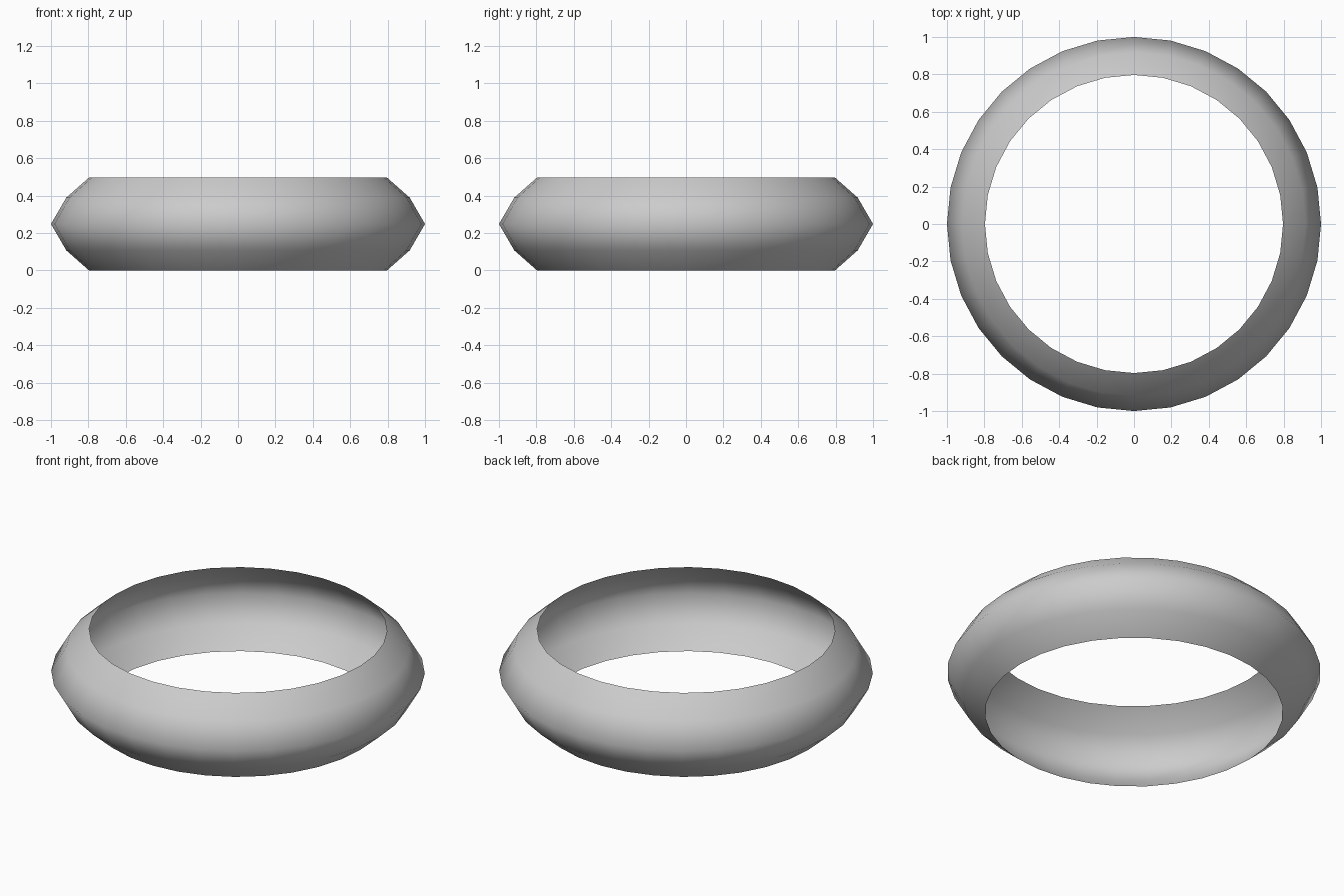
import bpy, bmesh
from math import cos, sin, tau

if "Cube" in bpy.data.objects:
    bpy.data.objects.remove(bpy.data.objects["Cube"])

SEGMENTS = 32
# Outer profile (radius, height), an open thin shell bulging outwards
PROFILE = [(0.797, 0.0), (0.918, 0.107), (1.0, 0.248), (0.918, 0.389), (0.797, 0.496)]

# Ring band: revolve the profile around z
bm = bmesh.new()
rows = [[bm.verts.new((r * cos(tau * i / SEGMENTS), r * sin(tau * i / SEGMENTS), z))
         for i in range(SEGMENTS)] for r, z in PROFILE]
for low, high in zip(rows, rows[1:]):
    for i in range(SEGMENTS):
        j = (i + 1) % SEGMENTS
        face = bm.faces.new((low[i], low[j], high[j], high[i]))
        face.smooth = True

mesh = bpy.data.meshes.new("ring_band")
bm.to_mesh(mesh)
bm.free()
ring = bpy.data.objects.new("ring_band", mesh)
bpy.context.collection.objects.link(ring)
